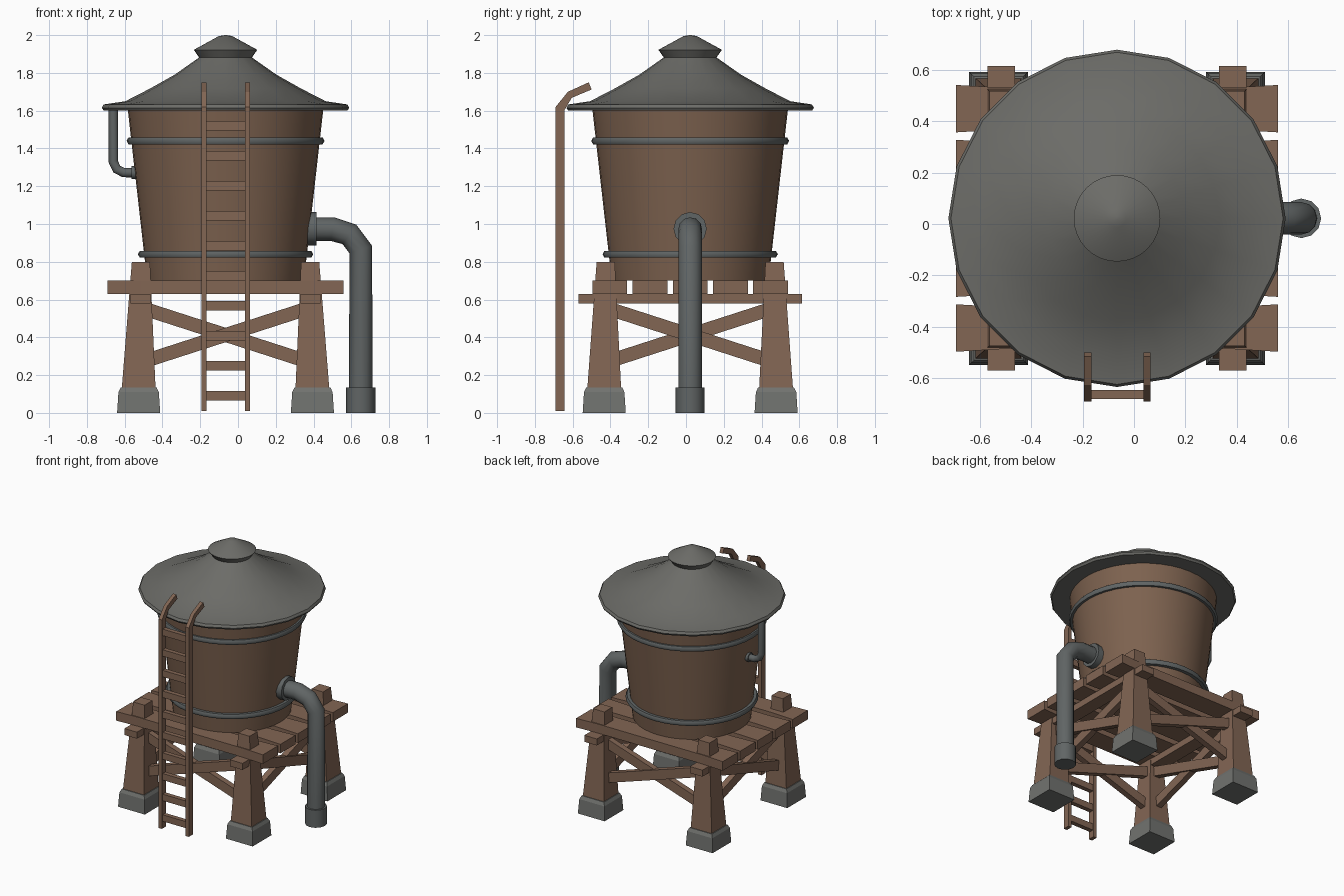
import bpy, bmesh, math
from mathutils import Vector

if "Cube" in bpy.data.objects:
    bpy.data.objects.remove(bpy.data.objects["Cube"])

CX, CY = -0.066, 0.022   # tower axis


def material(name, rgb):
    m = bpy.data.materials.new(name)
    m.diffuse_color = (*rgb, 1)
    m.use_nodes = True
    m.node_tree.nodes["Principled BSDF"].inputs["Base Color"].default_value = m.diffuse_color
    return m


TANK = material("tank wood", (0.205, 0.122, 0.078))
WOOD = material("frame wood", (0.225, 0.132, 0.088))
ROOF = material("roof grey", (0.15, 0.15, 0.138))
PIPE = material("pipe metal", (0.118, 0.13, 0.13))
STONE = material("footing stone", (0.165, 0.17, 0.16))


def finish(name, bm, mat, smooth=None):
    bmesh.ops.recalc_face_normals(bm, faces=bm.faces)
    me = bpy.data.meshes.new(name)
    bm.to_mesh(me)
    bm.free()
    me.materials.append(mat)
    ob = bpy.data.objects.new(name, me)
    bpy.context.collection.objects.link(ob)
    if smooth:
        shade(ob, smooth)
    return ob


def shade(ob, angle):
    bpy.ops.object.select_all(action='DESELECT')
    ob.select_set(True)
    bpy.context.view_layer.objects.active = ob
    bpy.ops.object.shade_smooth_by_angle(angle=math.radians(angle))


def skin(bm, rings, caps=True, closed=False):
    """Join equal vertex rings with quads."""
    n = len(rings[0])
    pairs = list(zip(rings, rings[1:])) + ([(rings[-1], rings[0])] if closed else [])
    for a, b in pairs:
        for i in range(n):
            j = (i + 1) % n
            bm.faces.new((a[i], a[j], b[j], b[i]))
    if caps and not closed:
        bm.faces.new(rings[0])
        bm.faces.new(rings[-1])


def lathe(name, profile, mat, sides=20, x=CX, y=CY, closed=False, angle=35):
    """Revolve (radius, height) points about a vertical axis."""
    bm = bmesh.new()
    rings = [[bm.verts.new((x + r * math.cos(t), y + r * math.sin(t), z))
              for t in (math.tau * i / sides for i in range(sides))] for r, z in profile]
    skin(bm, rings, closed=closed)
    return finish(name, bm, mat, angle)


def stack(name, x, y, levels, mat):
    """Square post from (half width, height, centre x, centre y) levels."""
    bm = bmesh.new()
    rings = [[bm.verts.new((x + dx + sx * h, y + dy + sy * h, z))
              for sx, sy in ((-1, -1), (1, -1), (1, 1), (-1, 1))] for h, z, dx, dy in levels]
    skin(bm, rings)
    return finish(name, bm, mat)


def beam(name, a, b, width, height, mat=WOOD):
    a, b = Vector(a), Vector(b)
    bm = bmesh.new()
    bmesh.ops.create_cube(bm, size=1)
    rot = (b - a).to_track_quat('X', 'Z')
    for v in bm.verts:
        v.co = (a + b) / 2 + rot @ Vector((v.co.x * (b - a).length, v.co.y * width, v.co.z * height))
    return finish(name, bm, mat)


def prism(name, outline, lo, hi, place, mat):
    """Extrude a 2D outline from lo to hi; place(u, v, w) gives the position."""
    bm = bmesh.new()
    skin(bm, [[bm.verts.new(place(u, v, w)) for u, v in outline] for w in (lo, hi)])
    return finish(name, bm, mat)


def tube(name, points, radius, mat=PIPE):
    cu = bpy.data.curves.new(name, 'CURVE')
    cu.dimensions = '3D'
    cu.bevel_depth, cu.bevel_resolution, cu.use_fill_caps = radius, 4, True
    sp = cu.splines.new('POLY')
    sp.points.add(len(points) - 1)
    for p, (x, z) in zip(sp.points, points):
        p.co = (x, CY, z, 1)
    cu.materials.append(mat)
    ob = bpy.data.objects.new(name, cu)
    bpy.context.collection.objects.link(ob)
    bpy.ops.object.select_all(action='DESELECT')
    ob.select_set(True)
    bpy.context.view_layer.objects.active = ob
    bpy.ops.object.convert(target='MESH')
    shade(bpy.context.object, 50)


# Tank, bands and roof
lathe("tank", [(0.415, 0.70), (0.518, 1.61)], TANK, 40)
for name, r, z in (("upper_band", 0.502, 1.44), ("lower_band", 0.442, 0.84)):
    lathe(name, [(r - 0.02, z - 0.018), (r + 0.012, z - 0.018), (r + 0.022, z),
                 (r + 0.012, z + 0.018), (r - 0.02, z + 0.018)], PIPE, 40, closed=True, angle=60)
lathe("roof", [(0.50, 1.60), (0.645, 1.60), (0.655, 1.615), (0.645, 1.633), (0.53, 1.65),
               (0.40, 1.717), (0.27, 1.79), (0.135, 1.885)], ROOF)
lathe("roof_cap", [(0.135, 1.875), (0.168, 1.922), (0.035, 1.995), (0.005, 2.0)], ROOF, 32)

# Footings and tapered legs
for sx in (-1, 1):
    for sy in (-1, 1):
        x, y = CX + sx * 0.46, CY + sy * 0.455
        stack("footing", x, y, [(0.114, 0, 0, 0), (0.107, 0.11, 0, 0), (0.095, 0.135, 0, 0)], STONE)
        stack("leg", x, y, [(0.09, 0.12, 0, 0), (0.048, 0.8, -sx * 0.012, -sy * 0.008)], WOOD)

# Cross beams below, planks with flared ends above
for sx in (-1, 1):
    x = CX + sx * 0.45
    beam("cross_beam", (x, -0.57, 0.605), (x, 0.614, 0.605), 0.107, 0.05)
half = [(-0.625, 0.092), (-0.45, 0.082), (0.45, 0.082), (0.625, 0.092)]
outline = [(u, -v) for u, v in half] + [(u, v) for u, v in reversed(half)]
for i in range(-2, 3):
    prism("deck_plank", outline, 0.63, 0.70,
          lambda u, v, w: (CX + u, CY + i * 0.213 + v, w), WOOD)

# Crossed braces on all four sides
for s in (-1, 1):
    for d in (-1, 1):
        t = d * 0.006
        y, x = CY + s * 0.445 + t, CX + s * 0.45 + t
        beam("brace", (CX - d * 0.41, y, 0.545), (CX + d * 0.41, y, 0.28), 0.045, 0.073)
        beam("brace", (x, CY - d * 0.41, 0.545), (x, CY + d * 0.41, 0.28), 0.045, 0.073)

# Ladder
rail = [(-0.69, 0.01), (-0.69, 1.62), (-0.625, 1.70), (-0.515, 1.75),
        (-0.50, 1.712), (-0.605, 1.668), (-0.642, 1.605), (-0.642, 0.01)]
for x in (-0.18, 0.05):
    prism("ladder_rail", rail, x - 0.014, x + 0.014, lambda u, v, w: (w, u, v), WOOD)
for i in range(10):
    z = 0.09 + i * 0.159
    beam("ladder_rung", (-0.17, -0.663, z), (0.04, -0.663, z), 0.035, 0.05)

# Outlet pipe with wall flange and ground collar
tube("outlet_pipe", [(0.36, 0.973), (0.50, 0.973), (0.59, 0.945), (0.65, 0.865), (0.65, 0.02)], 0.063)
tube("outlet_flange", [(0.36, 0.975), (0.415, 0.975)], 0.088)
lathe("ground_collar", [(0.077, 0), (0.077, 0.135)], PIPE, 12, 0.65, CY)

# Overflow pipe
tube("overflow_pipe", [(-0.66, 1.61), (-0.66, 1.33), (-0.642, 1.29), (-0.605, 1.272), (-0.53, 1.272)], 0.025)
tube("overflow_collar", [(-0.565, 1.272), (-0.53, 1.272)], 0.034)
